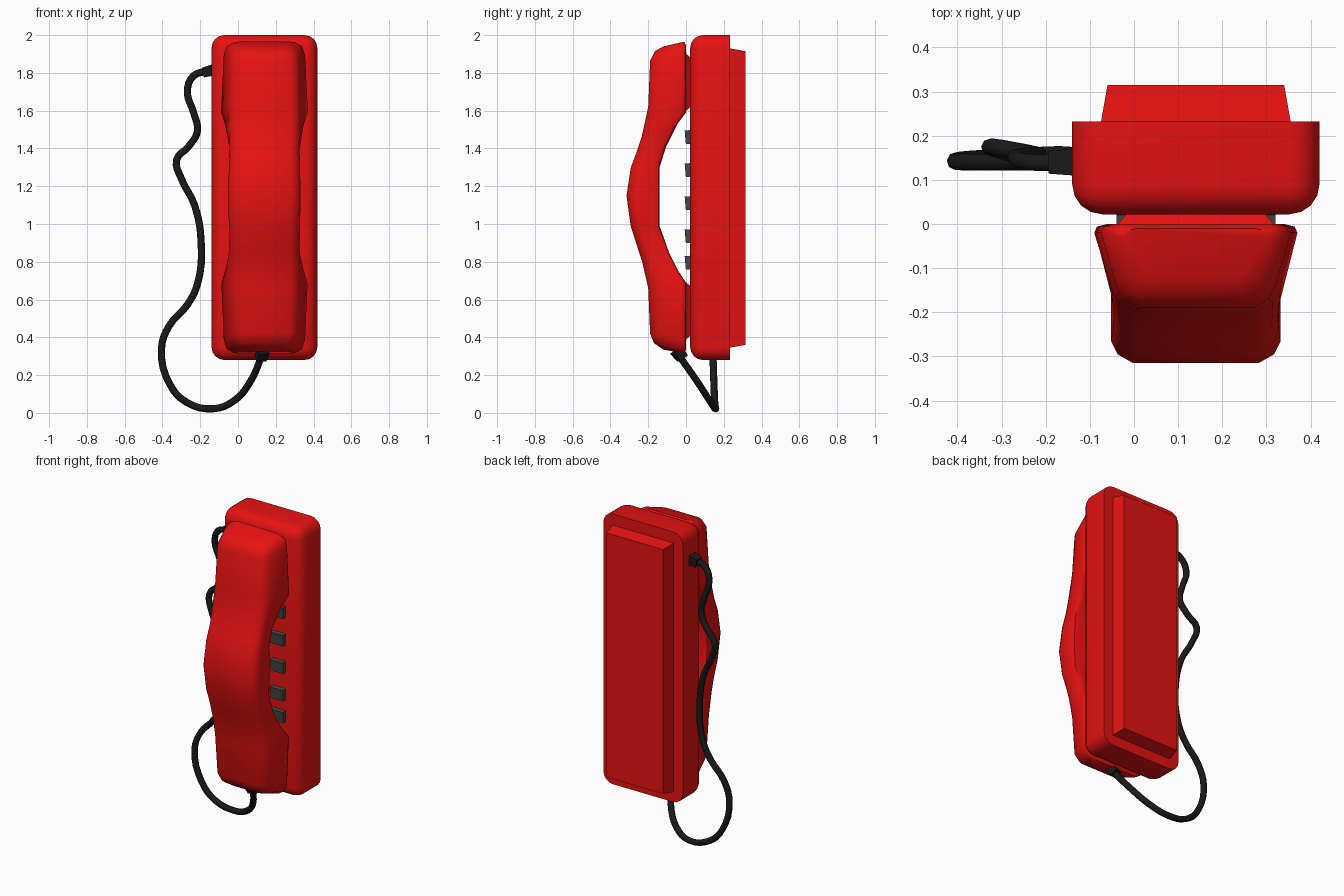
import bpy, bmesh
from math import radians
from mathutils import Vector

if "Cube" in bpy.data.objects:
    bpy.data.objects.remove(bpy.data.objects["Cube"])


def material(name, rgb):
    m = bpy.data.materials.new(name)
    m.diffuse_color = (*rgb, 1)
    m.use_nodes = True
    m.node_tree.nodes["Principled BSDF"].inputs["Base Color"].default_value = m.diffuse_color
    return m


RED = material("red", (0.8, 0.006, 0.006))
BLACK = material("black", (0.01, 0.01, 0.01))
GREY = material("dark_grey", (0.06, 0.06, 0.06))
CX = 0.14  # centre line of the body


def finish(name, bm, mat, angle=40):
    bmesh.ops.recalc_face_normals(bm, faces=bm.faces)
    me = bpy.data.meshes.new(name)
    bm.to_mesh(me)
    bm.free()
    me.materials.append(mat)
    me.shade_smooth()
    me.set_sharp_from_angle(angle=radians(angle))
    ob = bpy.data.objects.new(name, me)
    bpy.context.collection.objects.link(ob)
    return ob


def loft(bm, rings):
    rows = [[bm.verts.new(p) for p in r] for r in rings]
    n = len(rows[0])
    for a, b in zip(rows, rows[1:]):
        for i in range(n):
            bm.faces.new((a[i], a[(i + 1) % n], b[(i + 1) % n], b[i]))
    bm.faces.new(rows[0])
    bm.faces.new(rows[-1])


def box(name, x, y, z, mat, inset=0.0, bevel=None):
    """Box with its far-y end optionally inset; bevel = (width, segments) leaves the back sharp."""
    bm = bmesh.new()
    rings = []
    for yy, d in ((y[0], 0), (y[1], inset)):
        rings.append([(x[0] + d, yy, z[0] + d), (x[1] - d, yy, z[0] + d),
                      (x[1] - d, yy, z[1] - d), (x[0] + d, yy, z[1] - d)])
    loft(bm, rings)
    if bevel:
        edges = [e for e in bm.edges if min(v.co.y for v in e.verts) < y[0] + 1e-4]
        bmesh.ops.bevel(bm, geom=edges, offset=bevel[0], segments=bevel[1],
                        profile=0.5, affect='EDGES')
    return finish(name, bm, mat)


# Wall body and tapered mounting plate
box("body", (-0.14, 0.42), (0.022, 0.232), (0.28, 2.0), RED, bevel=(0.068, 4))
box("mounting_plate", (-0.075, 0.355), (0.23, 0.315), (0.345, 1.93), RED, inset=0.015)

# Handset stations: back y, back z, front y, front z, back half width, front half width
stations = [
    (-.010, 1.965, -.120, 1.940, .165, .130),
    (.000, 1.945, -.165, 1.915, .200, .165),
    (.000, 1.900, -.190, 1.865, .215, .180),
    (.000, 1.590, -.200, 1.620, .230, .190),
    (-.045, 1.530, -.235, 1.460, .207, .188),
    (-.105, 1.410, -.262, 1.380, .186, .185),
    (-.140, 1.300, -.292, 1.300, .188, .188),
    (-.140, 1.150, -.315, 1.150, .192, .192),
    (-.140, .990, -.293, .990, .188, .188),
    (-.090, .850, -.255, .870, .186, .184),
    (-.040, .750, -.232, .800, .207, .186),
    (.000, .690, -.200, .660, .228, .190),
    (.000, .380, -.190, .420, .215, .180),
    (.000, .335, -.170, .370, .200, .165),
    (-.010, .315, -.120, .335, .165, .130),
]


def section(yb, zb, yf, zf, wb, wf):
    d = yb - yf
    half = [(wb - .03, 0), (wb - .006, .006 / d), (wb, .02 / d), (wf, 1 - .05 / d),
            (wf - .015, 1 - .02 / d), (wf - .05, 1)]
    pts = half + [(-w, t) for w, t in reversed(half)]
    return [(CX + w, yb + (yf - yb) * t, zb + (zf - zb) * t) for w, t in pts]


bm = bmesh.new()
loft(bm, [section(*s) for s in stations])
finish("handset", bm, RED, 50)

# Earpiece and mouthpiece pads resting on the body
for name, z0, z1 in (("earpiece", 1.59, 1.91), ("mouthpiece", 0.38, 0.70)):
    box(name, (-0.045, 0.325), (-0.01, 0.025), (z0, z1), RED, inset=0.03)

# Keypad
for row, z in enumerate((1.46, 1.285, 1.11, 0.935, 0.795)):
    for col in (-1, 0, 1):
        ob = box(f"button_{row + 1}_{col + 2}", (-0.045, 0.045), (-0.014, 0.014),
                 (-0.036, 0.036), GREY)
        ob.location = (CX + col * 0.135, 0.01, z)
        ob.rotation_euler.x = radians(5)

# Hanging cord
path = [(-.15, .14, 1.81), (-.235, .14, 1.785), (-.268, .15, 1.70), (-.235, .155, 1.59),
        (-.215, .155, 1.49), (-.262, .165, 1.41), (-.325, .175, 1.34), (-.30, .165, 1.24),
        (-.23, .15, 1.10), (-.195, .14, .90), (-.215, .14, .68), (-.27, .14, .57),
        (-.365, .14, .46), (-.405, .142, .34), (-.36, .148, .15), (-.27, .152, .055),
        (-.13, .155, .022), (-.02, .125, .065), (.065, .06, .165), (.13, -.045, .315)]
cu = bpy.data.curves.new("cord", 'CURVE')
cu.dimensions = '3D'
cu.bevel_depth = 0.019
cu.bevel_resolution = 2
cu.resolution_u = 4
cu.use_fill_caps = True
sp = cu.splines.new('BEZIER')
sp.bezier_points.add(len(path) - 1)
for bp, co in zip(sp.bezier_points, path):
    bp.co = co
    bp.handle_left_type = bp.handle_right_type = 'AUTO'
cu.materials.append(BLACK)
bpy.context.collection.objects.link(bpy.data.objects.new("cord", cu))

# Cord plugs, aligned with the cord ends
for name, co, direction in (("body_plug", (-.16, .14, 1.808), (-1, 0, -.25)),
                            ("handset_plug", (.125, -.035, .31), (-.3, .75, -1))):
    ob = box(name, (-.03, .03), (-.028, .028), (-.03, .03), BLACK, inset=0.004)
    ob.location = co
    ob.rotation_euler = Vector(direction).to_track_quat('Y', 'Z').to_euler()
